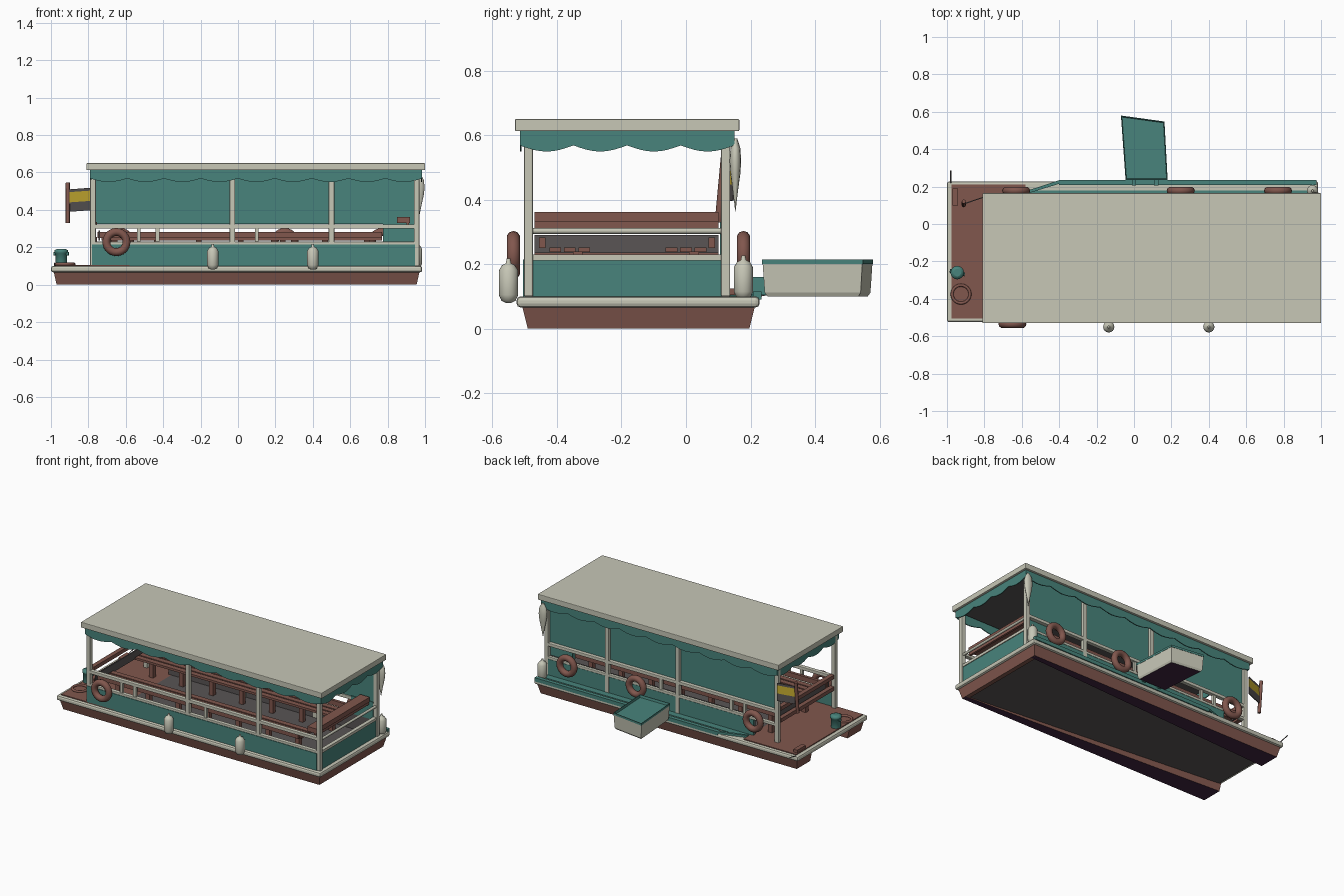
import bpy, bmesh, math
from mathutils import Vector

if "Cube" in bpy.data.objects:
    bpy.data.objects.remove(bpy.data.objects["Cube"])


def mat(name, r, g, b):
    m = bpy.data.materials.new(name)
    m.diffuse_color = (r, g, b, 1)
    m.use_nodes = True
    m.node_tree.nodes["Principled BSDF"].inputs["Base Color"].default_value = m.diffuse_color
    return m


CREAM = mat("cream paint", 0.57, 0.57, 0.47)
TEAL = mat("teal paint", 0.065, 0.23, 0.20)
BROWN = mat("red brown", 0.22, 0.095, 0.075)
GREY = mat("dark grey", 0.10, 0.09, 0.09)
PURPLE = mat("dark purple", 0.05, 0.018, 0.05)
YELLOW = mat("yellow", 0.58, 0.42, 0.03)


def mesh(name, verts, faces, *mats):
    me = bpy.data.meshes.new(name)
    me.from_pydata([tuple(v) for v in verts], [], faces)
    bm = bmesh.new()
    bm.from_mesh(me)
    bmesh.ops.recalc_face_normals(bm, faces=bm.faces)
    bm.to_mesh(me)
    bm.free()
    for m in mats:
        me.materials.append(m)
    ob = bpy.data.objects.new(name, me)
    bpy.context.collection.objects.link(ob)
    return ob


def loft(name, rings, *mats):
    n = len(rings[0])
    faces = [tuple(range(n)), tuple(range(n * (len(rings) - 1), n * len(rings)))]
    for r in range(len(rings) - 1):
        for i in range(n):
            j = (i + 1) % n
            faces.append((r * n + i, r * n + j, (r + 1) * n + j, (r + 1) * n + i))
    return mesh(name, [p for ring in rings for p in ring], faces, *mats)


def rect(x0, x1, y0, y1, z):
    return [(x0, y0, z), (x1, y0, z), (x1, y1, z), (x0, y1, z)]


def box(name, x0, x1, y0, y1, z0, z1, m, bevel=0):
    ob = loft(name, [rect(x0, x1, y0, y1, z0), rect(x0, x1, y0, y1, z1)], m)
    if bevel:
        b = ob.modifiers.new("bevel", "BEVEL")
        b.width, b.segments = bevel, 2
    return ob


def smooth(ob):
    for p in ob.data.polygons:
        p.use_smooth = len(p.vertices) < 5


def tube(name, a, b, r, m, n=8):
    a, b = Vector(a), Vector(b)
    q = (b - a).to_track_quat("Z", "Y")
    ring = [q @ Vector((r * math.cos(t * math.tau / n), r * math.sin(t * math.tau / n), 0)) for t in range(n)]
    ob = loft(name, [[a + p for p in ring], [b + p for p in ring]], m)
    smooth(ob)
    return ob


def lathe(name, profile, loc, m, n=16, sx=1, sy=1):
    ob = loft(name, [[(loc[0] + sx * r * math.cos(t * math.tau / n), loc[1] + sy * r * math.sin(t * math.tau / n),
                       loc[2] + z) for t in range(n)] for r, z in profile], m)
    smooth(ob)
    return ob


def ring(name, loc, R, r, m, upright):
    bpy.ops.mesh.primitive_torus_add(location=loc, major_radius=R, minor_radius=r, major_segments=24,
                                     minor_segments=10, rotation=(math.pi / 2 if upright else 0, 0, 0))
    ob = bpy.context.object
    ob.name = name
    ob.data.materials.append(m)
    bpy.ops.object.shade_smooth()


# Twin hulls whose inner edges spread apart towards the open end
for side, s in (("front", -1), ("back", 1)):
    def y(v):
        return -0.147 + s * v
    hull = loft(side + "_hull", [
        [(-0.97, y(.343), 0), (0.955, y(.343), 0), (0.955, y(.31), 0), (-0.97, y(.20), 0)],
        [(-0.985, y(.36), .068), (0.97, y(.36), .068), (0.97, y(.31), .068), (-0.985, y(.20), .068)]],
        BROWN, PURPLE)
    for p in hull.data.polygons:
        if p.normal.z < -0.9:
            p.material_index = 1
loft("hull_end", [rect(0.925, 0.955, -0.48, 0.19, 0), rect(0.925, 0.97, -0.48, 0.19, 0.068)], BROWN)
loft("tunnel_roof", [[(0.94, -0.47, z0), (0.94, 0.175, z0), (-0.97, 0.175, z1), (-0.97, -0.47, z1)]
                     for z0, z1 in ((0.005, 0.055), (0.07, 0.07))], GREY)

# Gunwale and decks
box("gunwale", -1.0, 0.985, -0.525, 0.228, 0.066, 0.1, CREAM, 0.012)
box("stern_deck", -0.975, -0.58, -0.505, 0.21, 0.09, 0.106, BROWN)
box("cabin_floor", -0.58, 0.94, -0.49, 0.12, 0.09, 0.106, GREY)
box("walkway", -0.58, 0.96, 0.135, 0.18, 0.09, 0.105, TEAL)
box("walkway_edge", -0.40, 0.975, 0.208, 0.234, 0.09, 0.115, TEAL)
loft("walkway_ramp", [[(-0.58, .16, z), (-0.40, .215, z), (-0.40, .234, z), (-0.58, .175, z)]
                      for z in (.1, .115)], TEAL)

# Low cabin walls
box("front_wall", -0.78, 0.945, -0.505, -0.49, 0.1, 0.215, TEAL)
box("back_wall", -0.60, 0.945, 0.12, 0.135, 0.1, 0.212, TEAL)
box("back_wall_lining", -0.60, 0.94, 0.112, 0.119, 0.1, 0.232, GREY)
box("end_wall", 0.945, 0.96, -0.475, 0.115, 0.1, 0.212, TEAL)
box("end_wall_sill", 0.94, 0.965, -0.48, 0.12, 0.212, 0.23, CREAM)

# Posts and rails on both sides
for side, y in (("front", -0.488), ("back", 0.123)):
    for x in (-0.775, -0.03, 0.5, 0.955):
        box(side + "_post", x - .015, x + .015, y - .014, y + .014, 0.1, 0.6, CREAM, 0.004)
    box(side + "_top_rail", -0.77, 0.95, y - .014, y + .014, 0.30, 0.322, CREAM, 0.004)
    box(side + "_low_rail", -0.77, 0.95, y - .014, y + .014, 0.212, 0.23, CREAM, 0.004)
    for x in (-0.53, -0.43, 0.1):
        box(side + "_baluster", x - .01, x + .01, y - .008, y + .008, 0.225, 0.31, CREAM)
tube("end_rail", (0.955, -0.48, 0.303), (0.955, 0.12, 0.303), 0.009, CREAM)

# Canvas screen on the back side, reaching lower at the right end
box("back_screen", -0.76, 0.94, 0.112, 0.118, 0.325, 0.6, TEAL)
box("back_screen_low", 0.775, 0.94, 0.106, 0.111, 0.21, 0.33, TEAL)

# Roof
box("roof", -0.81, 1.0, -0.53, 0.165, 0.612, 0.65, CREAM, 0.004)
box("ceiling", -0.78, 0.97, -0.50, 0.135, 0.604, 0.613, GREY)


# Scalloped valance strips
def valance(name, a, b, scallops):
    n = scallops * 8
    a, b = Vector(a), Vector(b)
    vs = []
    for i in range(n + 1):
        p = a.lerp(b, i / n)
        drop = 0.549 + 0.019 * (1 - abs(math.sin(math.pi * i / 8)))
        vs += [(p.x, p.y, 0.613), (p.x, p.y, drop)]
    ob = mesh(name, vs, [(2 * i, 2 * i + 1, 2 * i + 3, 2 * i + 2) for i in range(n)], TEAL)
    ob.modifiers.new("thickness", "SOLIDIFY").thickness = 0.006


valance("front_valance", (-0.79, -0.515, 0), (0.985, -0.515, 0), 9)
valance("back_valance", (-0.79, 0.15, 0), (0.985, 0.15, 0), 9)
valance("right_valance", (0.985, -0.515, 0), (0.985, 0.15, 0), 4)
valance("left_valance", (-0.79, -0.515, 0), (-0.79, 0.15, 0), 4)

# Slatted benches with backs and slim legs
for y, back in ((-0.36, -0.445), (0.0, 0.08)):
    for dy in (-0.045, 0.0, 0.045):
        box("bench_slat", -0.73, 0.77, y + dy - .018, y + dy + .018, 0.237, 0.252, BROWN)
    box("bench_back", -0.75, 0.77, back - .01, back + .01, 0.25, 0.283, BROWN)
    for i in range(7):
        x = -0.66 + i * 0.225
        box("bench_leg", x - .015, x + .015, y + .01, y + .04, 0.1, 0.24, BROWN)
box("end_bench", 0.85, 0.92, -0.47, 0.10, 0.33, 0.362, BROWN)
box("end_bench_rail", 0.90, 0.915, -0.47, 0.10, 0.31, 0.33, BROWN)
for z in (0.23, 0.31):
    box("left_end_rail", -0.785, -0.755, -0.47, 0.10, z, z + .025, BROWN)
box("left_partition", -0.745, -0.737, -0.47, 0.10, 0.235, 0.29, GREY)

# Lifebuoys and fenders
for x, y in ((-0.65, -0.535), (-0.63, 0.178), (0.25, 0.178), (0.77, 0.178)):
    ring("lifebuoy", (x, y, 0.228), 0.054, 0.021, BROWN, True)
fender = [(.008, -.065), (.022, -.058), (.03, -.04), (.03, .035), (.02, .052), (.008, .058), (.006, .072)]
for x, y, z in ((-0.135, -0.55, 0.145), (0.4, -0.55, 0.145), (0.955, 0.178, 0.155)):
    lathe("fender", fender, (x, y, z), CREAM)

# Furled cover on the corner post
lathe("furled_cover", [(.002, -.12), (.4, -.06), (.85, 0), (1, .04), (.85, .08), (.3, .11)],
      (0.968, 0.153, 0.48), CREAM, 12, 0.03, 0.018)

# Stern fittings: bollard, rope coil, rod
lathe("bollard", [(.03, 0), (.03, .065), (.036, .07), (.036, .085), (.02, .092)], (-0.945, -0.26, 0.1), TEAL)
tube("bollard_bar", (-0.985, -0.25, 0.165), (-0.905, -0.27, 0.165), 0.01, TEAL)
ring("rope_coil", (-0.925, -0.375, 0.11), 0.048, 0.008, BROWN, False)
box("stern_cleat", -0.97, -0.94, 0.10, 0.19, 0.1, 0.125, BROWN)
tube("mooring_rod", (-0.98, 0.22, 0.1), (-0.98, 0.285, 0.115), 0.003, GREY)

# Flag on its leaning staff
tube("flag_staff", (-0.91, 0.10, 0.33), (-0.91, 0.12, 0.545), 0.011, BROWN)
for name, z0, z1, m in (("low", .39, .44, GREY), ("middle", .44, .495, YELLOW), ("top", .495, .51, GREY)):
    loft("flag_" + name + "_stripe",
         [[(-0.90, .108, z), (-0.79, .145, z + .008), (-0.79, .151, z + .008), (-0.90, .114, z)]
          for z in (z0, z1)], m)


# Dinghy alongside
def boat(z, k):
    return [(0.055 + (x - 0.055) * k, 0.41 + (y - 0.41) * k, z)
            for x, y in ((-0.045, .235), (.18, .235), (.163, .548), (-.07, .58))]


dinghy = loft("dinghy", [boat(.1, .90), boat(.112, .95), boat(.2, .985), boat(.2, 1), boat(.214, 1),
                         boat(.214, .97), boat(.198, .95)], CREAM, TEAL, PURPLE)
for p in dinghy.data.polygons:
    if p.center.z > 0.197 or p.normal.z > 0.9:
        p.material_index = 1
    elif p.normal.z < -0.9:
        p.material_index = 2
for x in (0.0, 0.12):
    box("dinghy_mount", x - .012, x + .012, 0.205, 0.25, 0.105, 0.16, TEAL)
